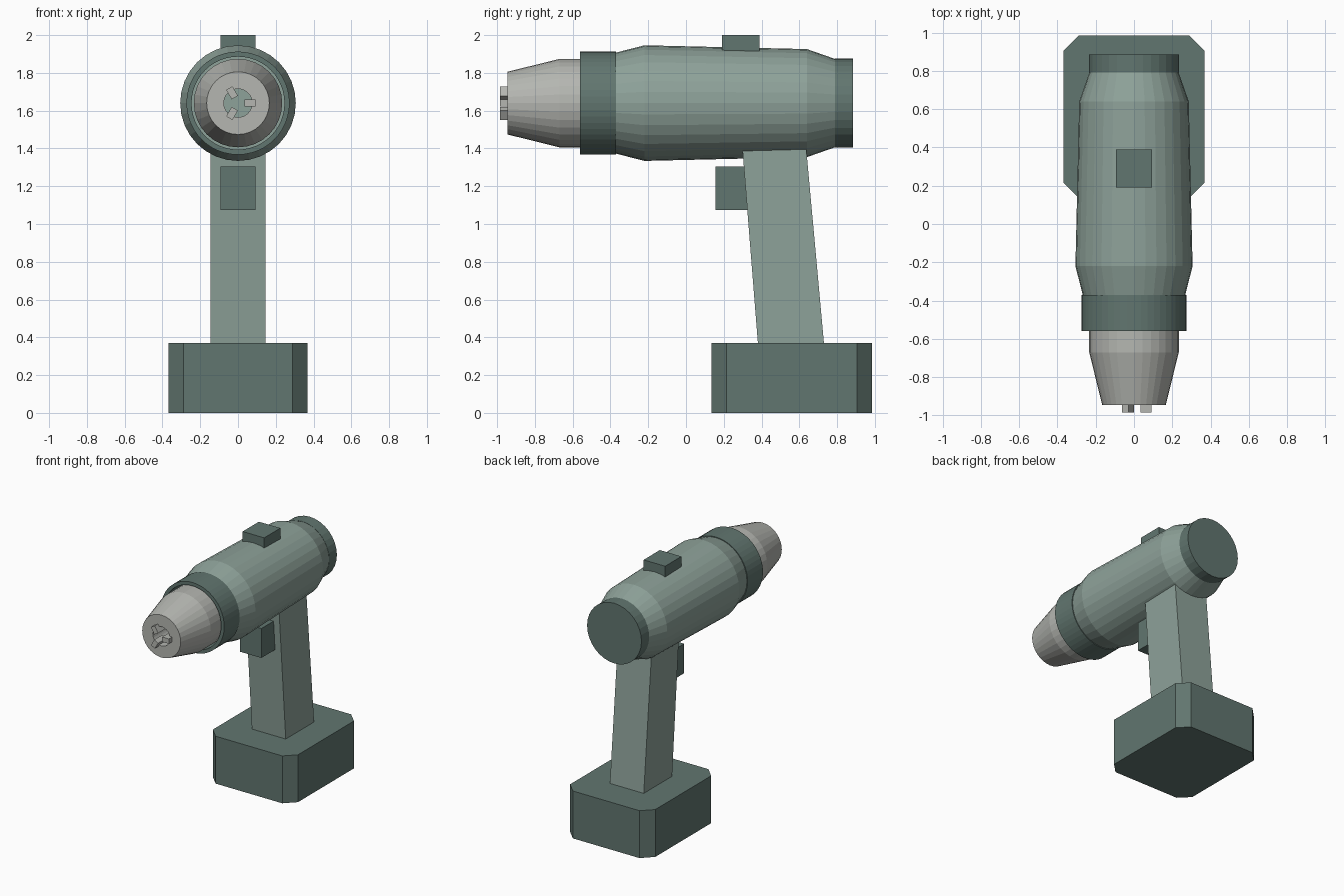
import bpy, bmesh, math
from mathutils import Matrix

if "Cube" in bpy.data.objects:
    bpy.data.objects.remove(bpy.data.objects["Cube"])

AXIS_Z = 1.64  # height of the barrel axis


def material(name, rgb):
    m = bpy.data.materials.new(name)
    m.diffuse_color = (*rgb, 1)
    m.use_nodes = True
    m.node_tree.nodes["Principled BSDF"].inputs["Base Color"].default_value = m.diffuse_color
    return m


GREEN = material("shell_green", (0.27, 0.36, 0.32))
DARK = material("dark_green", (0.12, 0.18, 0.16))
METAL = material("pale_metal", (0.46, 0.47, 0.44))


def finish(name, bm, mat):
    bmesh.ops.recalc_face_normals(bm, faces=bm.faces[:])
    me = bpy.data.meshes.new(name)
    bm.to_mesh(me)
    bm.free()
    me.materials.append(mat)
    ob = bpy.data.objects.new(name, me)
    bpy.context.collection.objects.link(ob)
    return ob


def lathe(name, profile, mat, sides=32, tube=False):
    """Turn (y, radius) points round the barrel axis; cap the ends or close into a tube."""
    bm = bmesh.new()
    rings = []
    for y, r in profile:
        angles = [2 * math.pi * i / sides for i in range(sides)]
        rings.append([bm.verts.new((r * math.cos(a), y, AXIS_Z + r * math.sin(a))) for a in angles])
    pairs = list(zip(rings, rings[1:]))
    if tube:
        pairs.append((rings[-1], rings[0]))
    else:
        bm.faces.new(rings[0])
        bm.faces.new(rings[-1])
    for a, b in pairs:
        for i in range(sides):
            j = (i + 1) % sides
            bm.faces.new((a[i], a[j], b[j], b[i]))
    return finish(name, bm, mat)


def prism(name, outline, half_x, mat):
    """Extrude a (y, z) outline symmetrically across x."""
    bm = bmesh.new()
    face = bm.faces.new([bm.verts.new((-half_x, y, z)) for y, z in outline])
    new = bmesh.ops.extrude_face_region(bm, geom=[face])["geom"]
    verts = [v for v in new if isinstance(v, bmesh.types.BMVert)]
    bmesh.ops.translate(bm, verts=verts, vec=(2 * half_x, 0, 0))
    return finish(name, bm, mat)


def box(name, half_x, y0, y1, z0, z1, mat):
    return prism(name, [(y0, z0), (y1, z0), (y1, z1), (y0, z1)], half_x, mat)


# Barrel: motor shell, rear cap, clutch collar and bored chuck
lathe("motor_housing", [(-0.38, 0.265), (-0.22, 0.306), (0.64, 0.286), (0.80, 0.23)], GREEN)
lathe("rear_cap", [(0.79, 0.235), (0.885, 0.235)], DARK)
lathe("clutch_collar", [(-0.56, 0.273), (-0.37, 0.273), (-0.37, 0.246), (-0.56, 0.246)], DARK, 48, True)
lathe("chuck", [(-0.375, 0.234), (-0.67, 0.234), (-0.945, 0.166), (-0.945, 0.075), (-0.375, 0.075)],
      METAL, 32, True)

# Three chuck jaws around the bore
for k in range(3):
    bm = bmesh.new()
    place = (Matrix.Translation((0, -0.935, AXIS_Z))
             @ Matrix.Rotation(-k * 2 * math.pi / 3, 4, 'Y')
             @ Matrix.Translation((0.063, 0, 0))
             @ Matrix.Diagonal((0.058, 0.10, 0.038, 1)))
    bmesh.ops.create_cube(bm, size=1, matrix=place)
    finish(f"chuck_jaw_{k + 1}", bm, METAL)

# Raked grip, running slightly into barrel and battery
prism("handle", [(0.383, 0.34), (0.733, 0.34), (0.63, 1.47), (0.293, 1.47)], 0.146, GREEN)

# Battery pack with chamfered upright corners
battery = box("battery_pack", 0.368, 0.135, 0.985, 0, 0.37, DARK)
bm = bmesh.new()
bm.from_mesh(battery.data)
upright = [e for e in bm.edges if abs(e.verts[0].co.z - e.verts[1].co.z) > 0.1]
bmesh.ops.bevel(bm, geom=upright, offset=0.08, segments=1, affect='EDGES')
bm.to_mesh(battery.data)
bm.free()

# Controls
box("trigger", 0.093, 0.155, 0.36, 1.075, 1.305, DARK)
box("speed_switch", 0.093, 0.19, 0.39, 1.88, 2.0, DARK)
